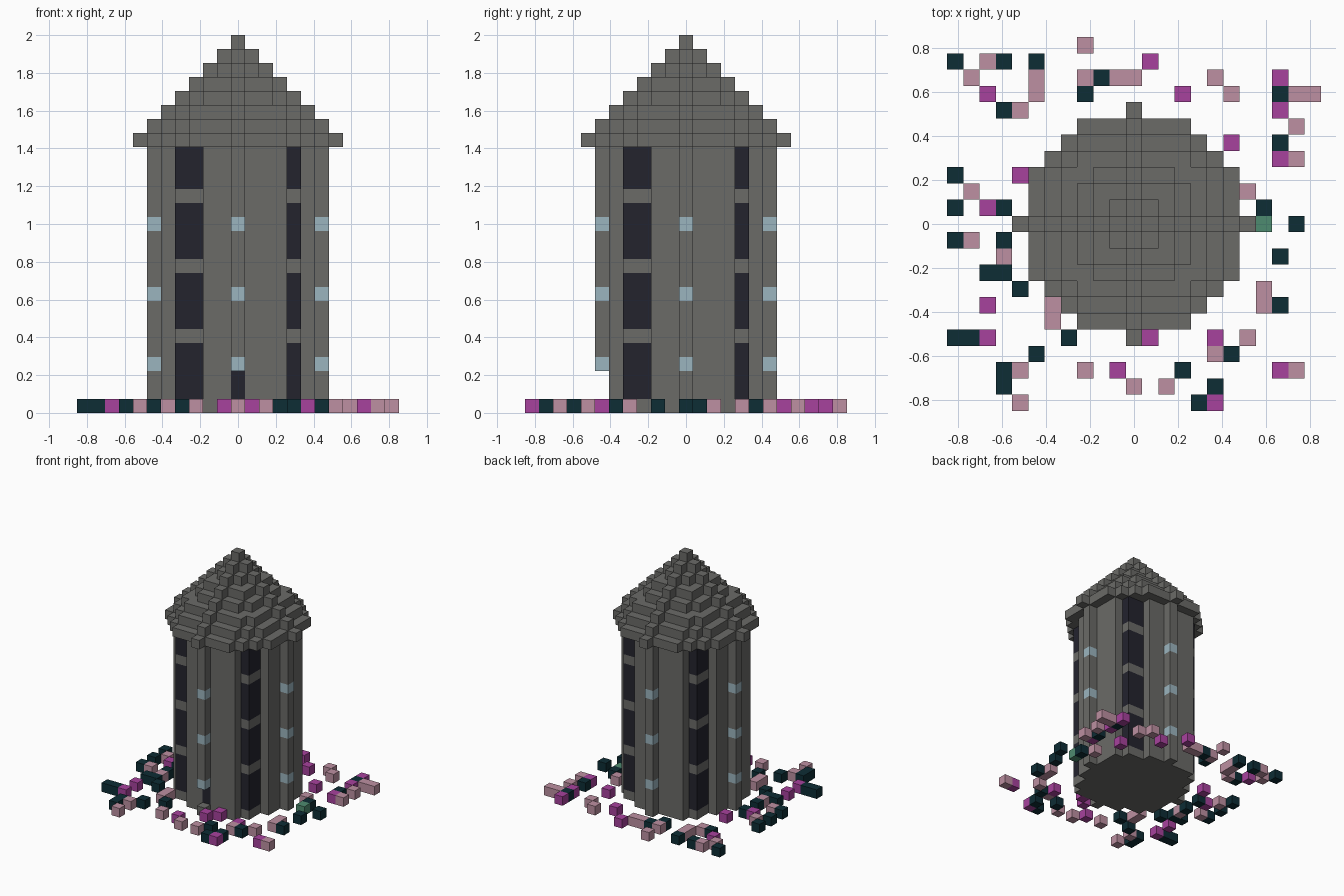
import bpy, bmesh
from mathutils import Vector

if "Cube" in bpy.data.objects:
    bpy.data.objects.remove(bpy.data.objects["Cube"])

U = 2 / 27          # edge length of one block
WALL_H = 19         # wall layers below the roof

COLOURS = {
    "stone_grey": (0.145, 0.145, 0.137),
    "window_dark": (0.017, 0.017, 0.027),
    "lamp_blue": (0.33, 0.46, 0.52),
    "bush_teal": (0.004, 0.026, 0.035),
    "flower_magenta": (0.39, 0.054, 0.34),
    "flower_pink": (0.51, 0.28, 0.36),
    "leaf_green": (0.076, 0.26, 0.16),
}
mats = {}
for name, c in COLOURS.items():
    mats[name] = bpy.data.materials.new(name)
    mats[name].diffuse_color = (*c, 1)


def disc(r):
    return {(x, y) for x in range(-r, r + 1) for y in range(-r, r + 1)
            if x * x + y * y <= r * r}


def turns(x, y):
    """The four quarter-turn copies of a column."""
    return {(x, y), (y, -x), (-x, -y), (-y, x)}


def ground(rows):
    """Ground blocks from a row: columns mapping."""
    return {(x, y, 0) for y, columns in rows.items() for x in columns}


# Plan of the tower, with one notch beside each diagonal window
plan = disc(6) - turns(5, -3)
window_columns = turns(4, -4) | turns(4, -3)
window_layers = [z for z in range(1, WALL_H) if z % 5]
doorway = {(0, -6, 1), (0, -6, 2)}

parts = {}
parts["windows"] = ({(x, y, z) for x, y in window_columns for z in window_layers},
                    "window_dark")
parts["door"] = ({(0, -5, 1), (0, -5, 2)}, "window_dark")
parts["lamps"] = ({(x, y, z) for x, y in turns(6, 0) for z in (3, 8, 13)}, "lamp_blue")
walls = {(x, y, z) for x, y in plan for z in range(WALL_H)} - doorway
for cells, _ in list(parts.values()):
    walls -= cells
parts["tower_walls"] = (walls, "stone_grey")

# Stepped cone roof
parts["roof"] = ({(x, y, WALL_H + 7 - r) for r in range(8) for x, y in disc(r)},
                 "stone_grey")

# Scattered garden around the tower
parts["bushes"] = (ground({
    10: (-11, -8, -6), 9: (-2,), 8: (-3, 9), 7: (-8,), 5: (9,), 3: (-11,),
    1: (-11, -8, 8), 0: (10,), -1: (-11, -8), -2: (9,), -3: (-9, -8), -5: (9,),
    -7: (-11, -10, -4), -8: (-6, 6), -9: (-8, 3), -10: (-8, 5), -11: (4,),
}), "bush_teal")
parts["magenta_flowers"] = (ground({
    10: (1,), 9: (9,), 8: (-9, 3), 7: (9,), 5: (6,), 4: (9,), 3: (-7,), 1: (-9,),
    -5: (-9,), -6: (2,), -7: (-9, 1, 5), -9: (-1, 9), -11: (5,),
}), "flower_magenta")
parts["pink_flowers"] = (ground({
    11: (-3,), 10: (-9,), 9: (-10, -6, -3, -1, 0, 5), 8: (-6, 6, 10, 11), 7: (-7,),
    6: (10,), 4: (10,), 2: (-10, 7), -1: (-10,), -2: (-8,), -4: (8,), -5: (-5, 8),
    -6: (-5,), -7: (7,), -8: (5,), -9: (-7, -3, 10), -10: (0, 2), -11: (-7,),
}), "flower_pink")
parts["small_bush"] = (ground({-4: (-7,)}), "bush_teal")
parts["green_leaf"] = (ground({0: (8,)}), "leaf_green")
# The small bush sits with the other bushes
parts["bushes"][0].update(parts.pop("small_bush")[0])
parts["bushes"][0].discard((-7, -4, 0))
parts["bushes"][0].add((-7, -4, 0))

filled = set().union(*(cells for cells, _ in parts.values()))


def build(name, cells, colour):
    """Mesh of the exposed block faces of one part."""
    bm = bmesh.new()
    for cell in sorted(cells):
        centre = Vector((cell[0], cell[1], cell[2] + 0.5))
        for axis in range(3):
            for sign in (-1, 1):
                n = Vector((0, 0, 0))
                n[axis] = sign
                if tuple(int(c + d) for c, d in zip(cell, n)) in filled:
                    continue
                a = Vector((0, 0, 0))
                a[(axis + 1) % 3] = 1
                b = n.cross(a)
                bm.faces.new([bm.verts.new((centre + (n + a * s + b * t) / 2) * U)
                              for s, t in ((-1, -1), (1, -1), (1, 1), (-1, 1))])
    bmesh.ops.remove_doubles(bm, verts=bm.verts, dist=U * 0.01)
    # Join coplanar block faces into large flat faces
    bmesh.ops.dissolve_limit(bm, angle_limit=0.01, verts=bm.verts, edges=bm.edges)
    mesh = bpy.data.meshes.new(name)
    bm.to_mesh(mesh)
    bm.free()
    mesh.materials.append(mats[colour])
    bpy.context.collection.objects.link(bpy.data.objects.new(name, mesh))


for name, (cells, colour) in parts.items():
    build(name, cells, colour)

for m in bpy.data.materials:
    if m.users and not m.is_grease_pencil:
        m.use_nodes = True
        m.node_tree.nodes["Principled BSDF"].inputs["Base Color"].default_value = m.diffuse_color
